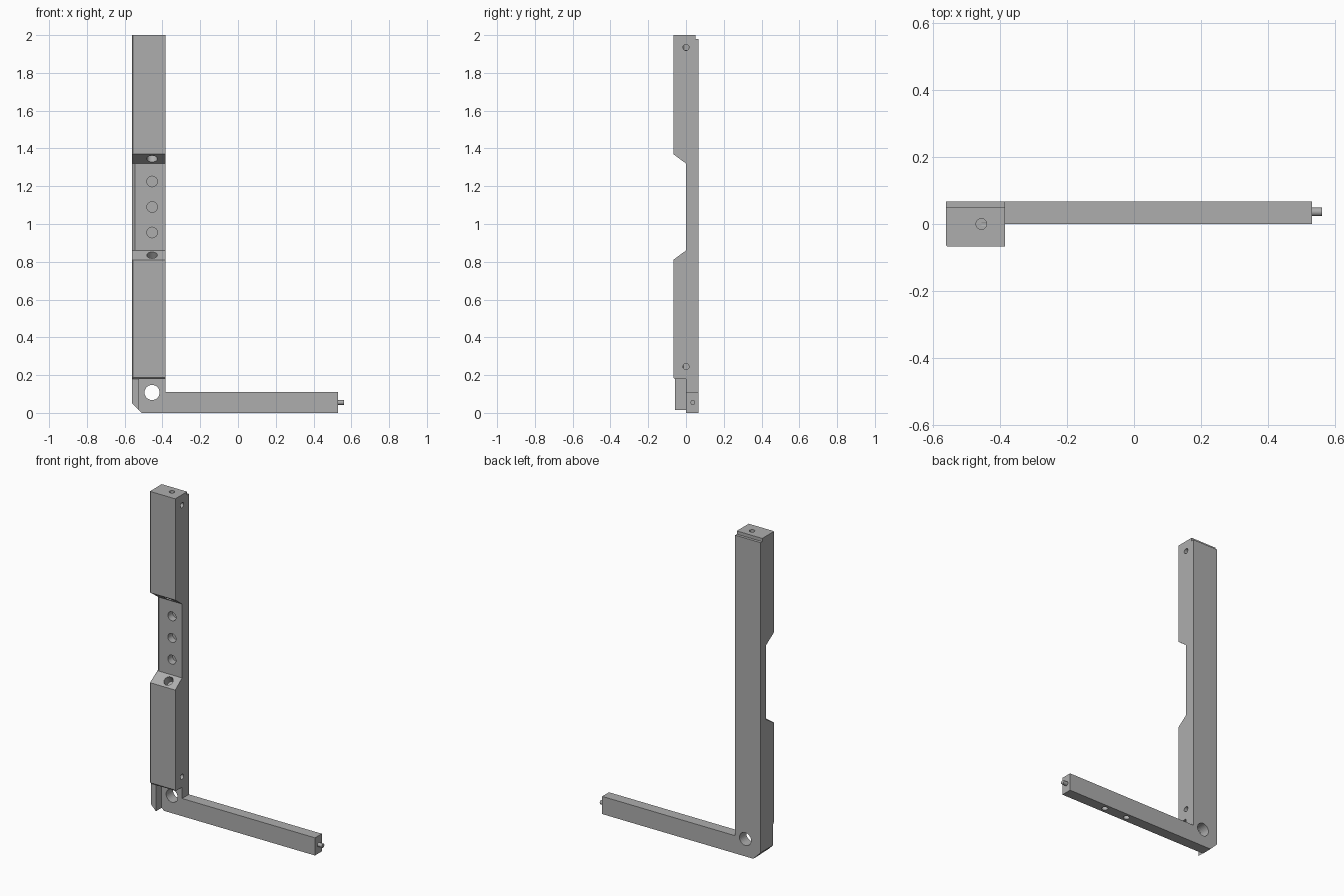
import bpy
import bmesh
from mathutils import Vector

if "Cube" in bpy.data.objects:
    bpy.data.objects.remove(bpy.data.objects["Cube"], do_unlink=True)

grey = bpy.data.materials.new("plain grey")
grey.use_nodes = True
COLOUR = (0.42, 0.42, 0.42, 1)
grey.diffuse_color = COLOUR
grey.node_tree.nodes["Principled BSDF"].inputs["Base Color"].default_value = COLOUR

LEFT, RIGHT, BACK = -0.56, -0.385, 0.067
HOLE_X = -0.455


def finish(bm, name):
    bmesh.ops.recalc_face_normals(bm, faces=bm.faces)
    mesh = bpy.data.meshes.new(name)
    bm.to_mesh(mesh)
    bm.free()
    mesh.materials.append(grey)
    ob = bpy.data.objects.new(name, mesh)
    bpy.context.collection.objects.link(ob)
    return ob


def loft(name, rings):
    """Skin a row of matching rings and cap both ends."""
    bm = bmesh.new()
    loops = [[bm.verts.new(p) for p in ring] for ring in rings]
    n = len(loops[0])
    for a, b in zip(loops, loops[1:]):
        for i in range(n):
            j = (i + 1) % n
            bm.faces.new((a[i], a[j], b[j], b[i]))
    bm.faces.new(loops[0])
    bm.faces.new(loops[-1])
    return finish(bm, name)


def plate(name, profile, y0, y1):
    return loft(name, [[(x, y, z) for x, z in profile] for y in (y0, y1)])


def rod(name, centre, axis, radius, length):
    bm = bmesh.new()
    bmesh.ops.create_cone(bm, cap_ends=True, segments=32, radius1=radius,
                          radius2=radius, depth=length)
    turn = Vector((0, 0, 1)).rotation_difference(Vector(axis)).to_matrix()
    bmesh.ops.rotate(bm, verts=bm.verts, matrix=turn)
    bmesh.ops.translate(bm, verts=bm.verts, vec=centre)
    return finish(bm, name)


def cut(ob, cutter):
    cutter.hide_render = True
    cutter.hide_set(True)
    mod = ob.modifiers.new(cutter.name, 'BOOLEAN')
    mod.operation = 'DIFFERENCE'
    mod.solver = 'EXACT'
    mod.object = cutter


def drill(ob, centre, axis, radius, depth):
    """Hole centred on a surface point, reaching depth to either side."""
    cut(ob, rod("hole_cutter", centre, axis, radius, 2 * depth))


# Upright post: height, front depth and edge chamfer of each section
sections = [(0.18, -0.06, 0.004), (0.188, -0.067, 0.004), (0.81, -0.067, 0.004),
            (0.86, 0, 0.015), (1.32, 0, 0.015), (1.37, -0.067, 0.004),
            (2, -0.067, 0.004)]
post = loft("upright_post", [
    [(LEFT, BACK, z), (RIGHT, BACK, z), (RIGHT, y, z), (LEFT + c, y, z), (LEFT, y + c, z)]
    for z, y, c in sections])

# Rebate along the top back edge
cut(post, plate("rebate_cutter", [(-0.7, 1.98), (-0.3, 1.98), (-0.3, 2.1), (-0.7, 2.1)],
                0.05, 0.1))

# Holes in the recess, its slopes, the right side and the ends
for z in (0.955, 1.09, 1.225):
    drill(post, (HOLE_X, 0, z), (0, 1, 0), 0.028, 0.045)
for z, up in ((0.835, 1), (1.345, -1)):
    drill(post, (HOLE_X, -0.033, z), (0, -0.6, 0.8 * up), 0.028, 0.05)
for z in (0.245, 1.935):
    drill(post, (RIGHT, 0, z), (1, 0, 0), 0.016, 0.07)
drill(post, (HOLE_X, 0, 2), (0, 0, 1), 0.016, 0.08)
drill(post, (HOLE_X, -0.03, 0.18), (0, 0, 1), 0.016, 0.08)

# Foot and arm in one flat piece
arm = plate("foot_and_arm", [(LEFT, 0.18), (LEFT, 0.05), (-0.51, 0), (0.53, 0),
                             (0.53, 0.11), (RIGHT, 0.11), (RIGHT, 0.18)], 0, BACK)
drill(arm, (HOLE_X, 0.03, 0.108), (0, 1, 0), 0.04, 0.1)
for x in (0.085, 0.245):
    drill(arm, (x, 0.034, 0), (0, 0, 1), 0.018, 0.06)

# Small tab in front of the foot
plate("front_tab", [(LEFT, 0.18), (LEFT, 0.05), (-0.525, 0.015), (-0.525, 0.18)], -0.057, 0)

# Pin at the free end of the arm
pin = rod("end_pin", (0.54, 0.036, 0.055), (1, 0, 0), 0.0125, 0.04)
for poly in pin.data.polygons:
    poly.use_smooth = len(poly.vertices) == 4
